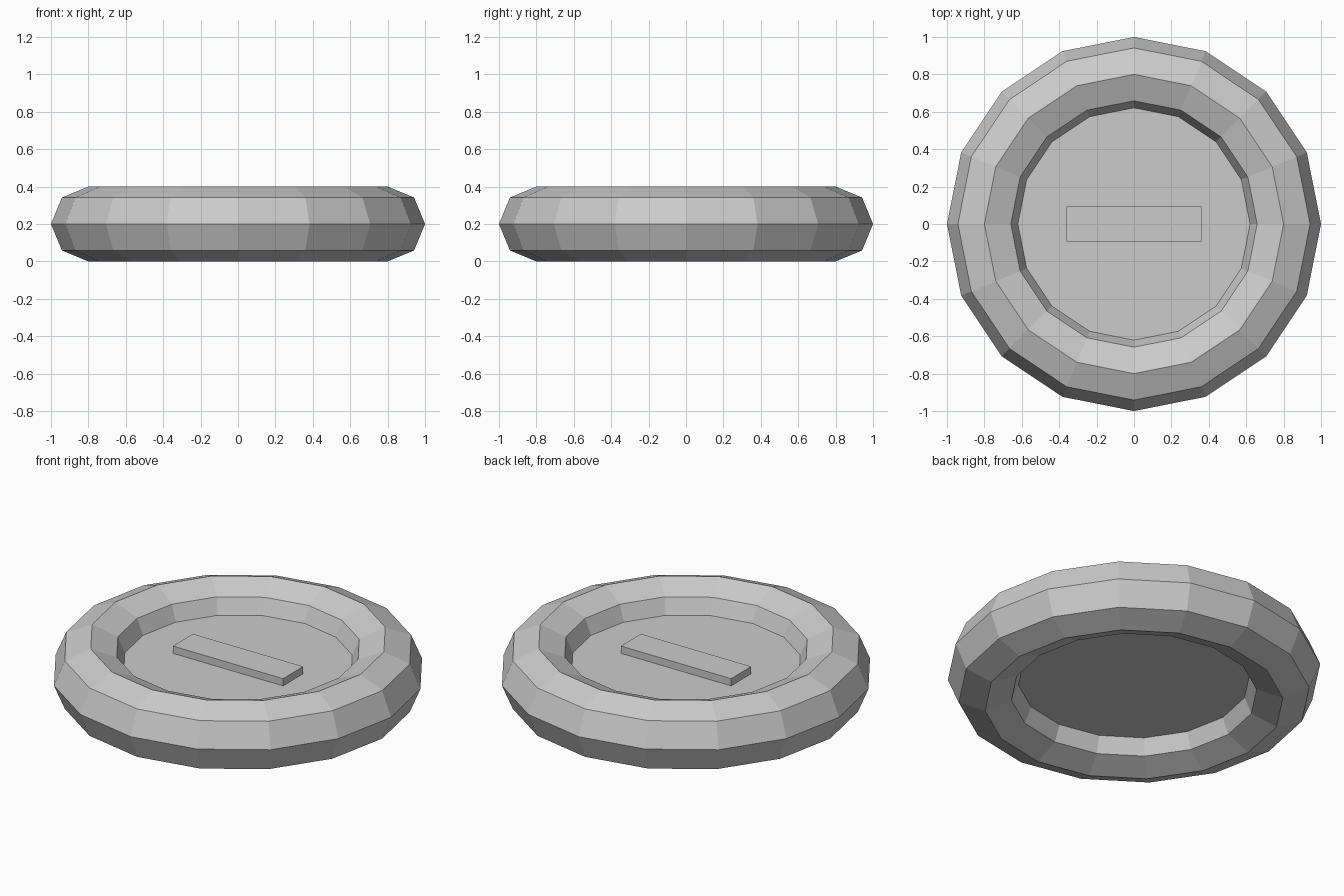
import bpy

if "Cube" in bpy.data.objects:
    bpy.data.objects.remove(bpy.data.objects["Cube"])

MID_Z = 0.2

# Rounded outer ring: 16 sides around, 8-sided cross-section
bpy.ops.mesh.primitive_torus_add(major_segments=16, minor_segments=8,
                                 major_radius=0.8, minor_radius=0.2,
                                 location=(0, 0, MID_Z))
bpy.context.object.name = "outer_ring"

# Flat disc closing the ring, edge tucked just inside it
bpy.ops.mesh.primitive_cylinder_add(vertices=16, radius=0.63, depth=0.1,
                                    location=(0, 0, MID_Z))
bpy.context.object.name = "centre_disc"

# Raised bar across the disc, sunk slightly into it
bar_bottom, bar_top = 0.24, 0.293
bpy.ops.mesh.primitive_cube_add(size=1, location=(0, 0, (bar_bottom + bar_top) / 2))
bar = bpy.context.object
bar.name = "raised_bar"
bar.scale = (0.72, 0.188, bar_top - bar_bottom)
bpy.ops.object.transform_apply(location=False, rotation=False, scale=True)
